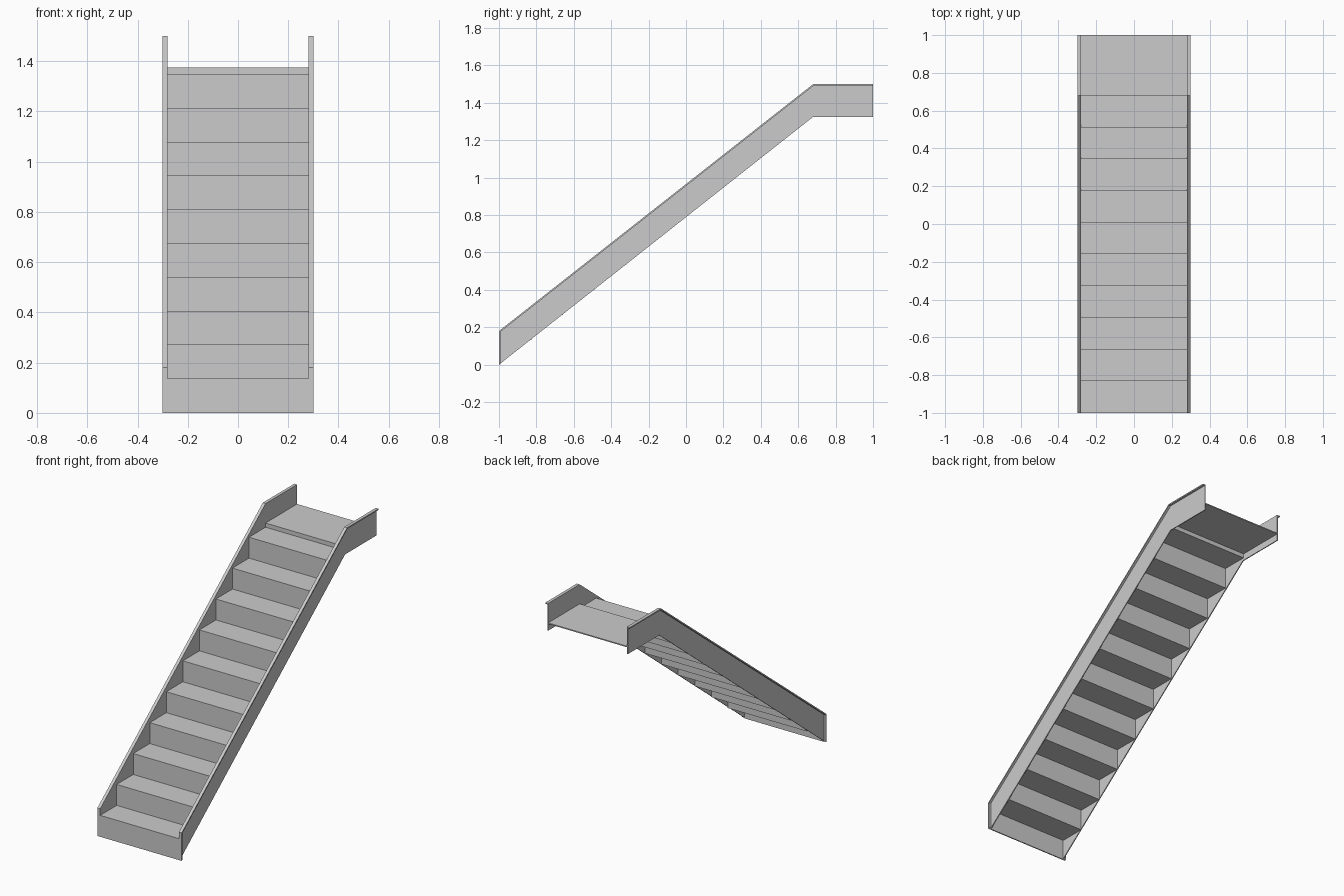
import bpy, bmesh

if "Cube" in bpy.data.objects:
    bpy.data.objects.remove(bpy.data.objects["Cube"])

STEPS = 10
RUN, RISE = 0.168, 0.1345      # spacing of the steps
HALF = 0.281                   # half width between the side plates
T = 0.007                      # sheet thickness


def prism(name, profile, x0, x1):
    """Extrude a closed (y, z) profile from x0 to x1."""
    bm = bmesh.new()
    face = bm.faces.new([bm.verts.new((x0, y, z)) for y, z in profile])
    ext = bmesh.ops.extrude_face_region(bm, geom=[face])
    moved = [g for g in ext["geom"] if isinstance(g, bmesh.types.BMVert)]
    bmesh.ops.translate(bm, verts=moved, vec=(x1 - x0, 0, 0))
    bmesh.ops.recalc_face_normals(bm, faces=bm.faces[:])
    mesh = bpy.data.meshes.new(name)
    bm.to_mesh(mesh)
    bm.free()
    obj = bpy.data.objects.new(name, mesh)
    bpy.context.collection.objects.link(obj)
    return obj


def slab(name, y0, y1, z0, z1):
    return prism(name, [(y0, z0), (y1, z0), (y1, z1), (y0, z1)], -HALF, HALF)


# Steps: a thin riser under the front of each thin tread
for i in range(STEPS):
    y = -1 + RUN * i
    top = 0.1375 + RISE * i
    bottom = 0 if i == 0 else top - RISE - T
    slab(f"riser_{i + 1}", y, y + T, bottom, top - T)
    slab(f"tread_{i + 1}", y, y + RUN, top - T, top)

# Landing with its short riser
slab("landing_riser", 0.68, 0.68 + T, 1.341, 1.368)
slab("landing", 0.68, 1.0, 1.368, 1.375)

# Side plates with an outward lip along the front and top edges
edge = [(-1, 0), (-1, 0.18), (0.68, 1.5), (1, 1.5)]
inner = [(1, 1.492), (0.683, 1.492), (-0.992, 0.176), (-0.992, 0.0063)]
plate = edge + [(1, 1.325), (0.68, 1.325)]
for side, s in (("left", -1), ("right", 1)):
    prism(f"{side}_stringer", plate, s * 0.28, s * 0.286)
    prism(f"{side}_stringer_lip", edge + inner, s * 0.286, s * 0.30)
